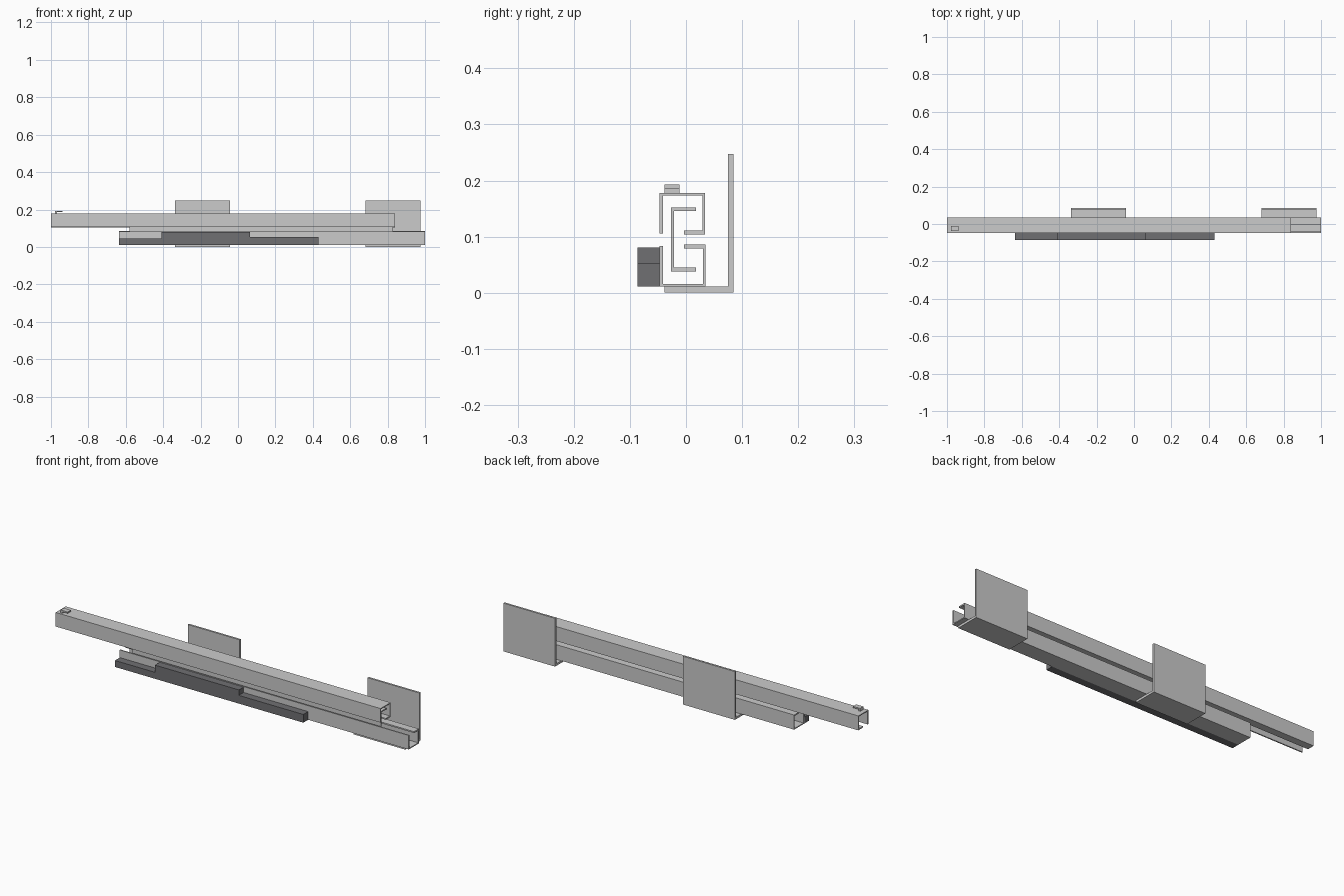
import bpy, bmesh


def extrude(name, pts, lo, hi, axis="x", color=None):
    """Closed outline swept along x (points are y,z) or along y (points are x,z)."""
    bm = bmesh.new()
    place = (lambda p, t: (t, p[0], p[1])) if axis == "x" else (lambda p, t: (p[0], t, p[1]))
    face = bm.faces.new([bm.verts.new(place(p, lo)) for p in pts])
    ext = bmesh.ops.extrude_face_region(bm, geom=[face])
    step = (hi - lo, 0, 0) if axis == "x" else (0, hi - lo, 0)
    verts = [g for g in ext["geom"] if isinstance(g, bmesh.types.BMVert)]
    bmesh.ops.translate(bm, verts=verts, vec=step)
    bmesh.ops.recalc_face_normals(bm, faces=bm.faces[:])
    me = bpy.data.meshes.new(name)
    bm.to_mesh(me)
    bm.free()
    ob = bpy.data.objects.new(name, me)
    bpy.context.collection.objects.link(ob)
    if color:
        mat = bpy.data.materials.new(name + "_paint")
        mat.diffuse_color = color
        me.materials.append(mat)
    return ob


# Upper rail: open channel with a lip under the rear wall
extrude("upper_rail", [
    (-0.047, 0.106), (-0.041, 0.106), (-0.041, 0.173), (0.029, 0.173),
    (0.029, 0.111), (-0.004, 0.111), (-0.004, 0.104), (0.034, 0.104),
    (0.034, 0.178), (-0.047, 0.178)], -1.0, 0.84)

# Lower rail: the same channel turned upward
extrude("lower_rail", [
    (-0.047, 0.083), (-0.041, 0.083), (-0.041, 0.016), (0.030, 0.016),
    (0.030, 0.079), (-0.004, 0.079), (-0.004, 0.086), (0.035, 0.086),
    (0.035, 0.011), (-0.047, 0.011)], -0.637, 1.0)

# Middle rail joining both channels
extrude("middle_rail", [
    (-0.027, 0.038), (0.018, 0.038), (0.018, 0.045), (-0.021, 0.045),
    (-0.021, 0.146), (0.018, 0.146), (0.018, 0.152), (-0.027, 0.152)], -0.58, 0.828)

# Dark stepped bar on the front of the lower rail
extrude("front_stepped_bar", [
    (-0.637, 0.011), (0.43, 0.011), (0.43, 0.053), (0.065, 0.053),
    (0.065, 0.081), (-0.41, 0.081), (-0.41, 0.044), (-0.637, 0.044)],
    -0.086, -0.047, "y", (0.16, 0.16, 0.17, 1))

# L-shaped mounting brackets
for name, lo, hi in (("middle_bracket", -0.337, -0.043), ("end_bracket", 0.682, 0.975)):
    extrude(name, [
        (-0.038, 0.0), (0.085, 0.0), (0.085, 0.247), (0.075, 0.247),
        (0.075, 0.011), (-0.038, 0.011)], lo, hi)

# Small hooked tab on top of the upper rail
extrude("hook_tab", [
    (-0.978, 0.178), (-0.968, 0.178), (-0.968, 0.186), (-0.938, 0.186),
    (-0.938, 0.193), (-0.978, 0.193)], -0.038, -0.012, "y")
